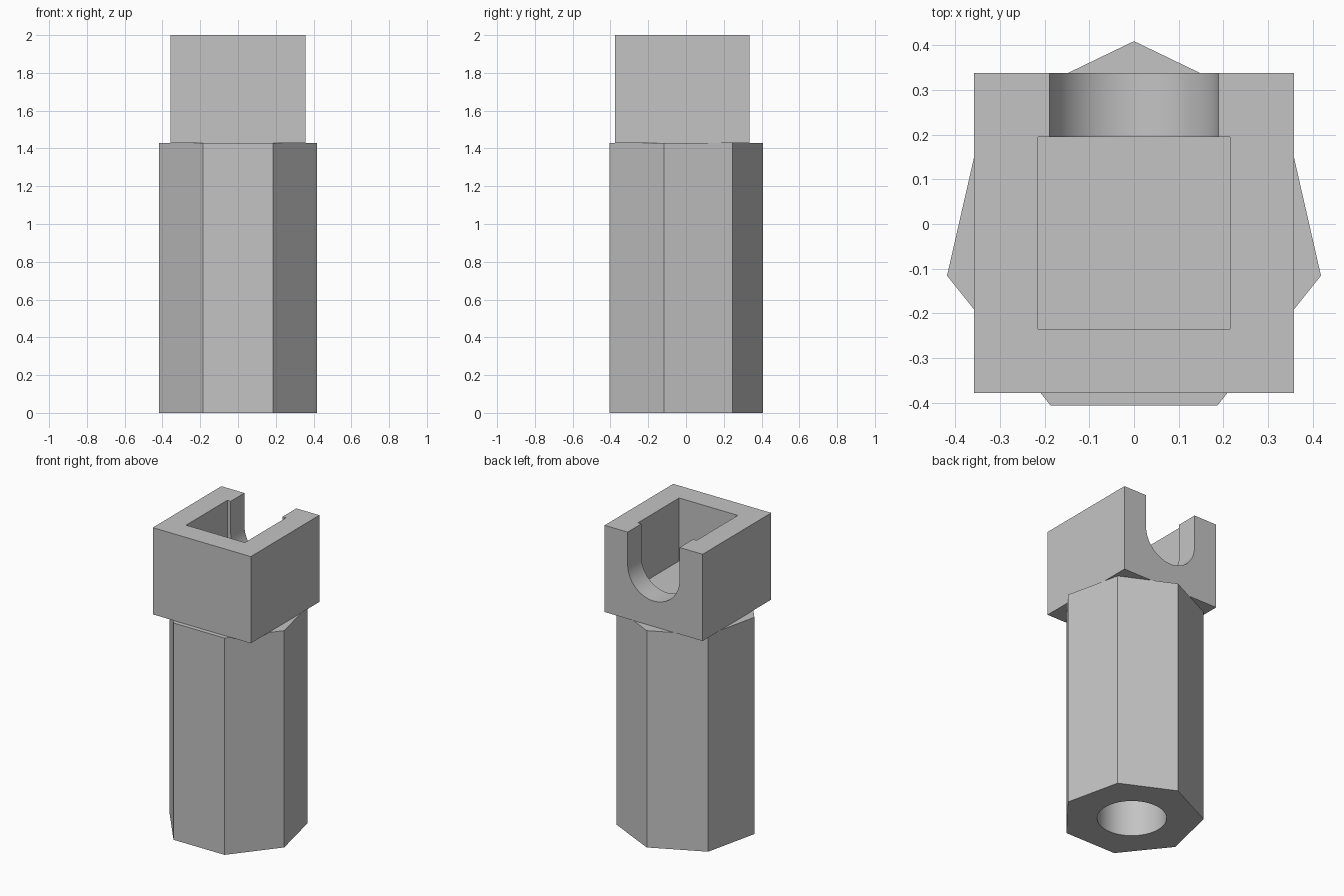
import bpy, math

if "Cube" in bpy.data.objects:
    bpy.data.objects.remove(bpy.data.objects["Cube"])

U = 1 / 14          # one design unit
CY = -0.02          # y of the main axis
Z_HEAD = 20 * U     # underside of the square head
FLOOR = 1.585       # pocket floor

grey = bpy.data.materials.new("light grey")
grey.diffuse_color = (0.55, 0.55, 0.55, 1)
grey.use_nodes = True
grey.node_tree.nodes["Principled BSDF"].inputs["Base Color"].default_value = grey.diffuse_color


def box(name, x0, x1, y0, y1, z0, z1):
    bpy.ops.mesh.primitive_cube_add(
        size=1, location=((x0 + x1) / 2, (y0 + y1) / 2, (z0 + z1) / 2))
    ob = bpy.context.object
    ob.name = name
    ob.scale = (x1 - x0, y1 - y0, z1 - z0)
    bpy.ops.object.transform_apply(location=True, rotation=True, scale=True)
    return ob


def cylinder(name, sides, r, depth, loc, rot=(0, 0, 0)):
    bpy.ops.mesh.primitive_cylinder_add(
        vertices=sides, radius=r, depth=depth, location=loc, rotation=rot)
    ob = bpy.context.object
    ob.name = name
    bpy.ops.object.transform_apply(location=True, rotation=True, scale=True)
    return ob


def boolean(target, tool, operation):
    bpy.context.view_layer.objects.active = target
    mod = target.modifiers.new("cut", 'BOOLEAN')
    mod.operation = operation
    mod.solver = 'EXACT'
    mod.object = tool
    bpy.ops.object.modifier_apply(modifier=mod.name)
    bpy.data.objects.remove(tool, do_unlink=True)


# seven-sided shaft with one corner pointing to the back
shaft = cylinder("socket_shaft", 7, 6 * U, Z_HEAD, (0, CY, Z_HEAD / 2))
top = max((v.co for v in shaft.data.vertices), key=lambda c: c.y)
assert abs(top.x) < 1e-4

# square head joined to the shaft
head = box("head", -5 * U, 5 * U, CY - 5 * U, CY + 5 * U, Z_HEAD, 2)
boolean(shaft, head, 'UNION')

# square pocket open at the top
boolean(shaft, box("pocket", -3 * U, 3 * U, CY - 3 * U, CY + 3 * U, FLOOR, 2.2), 'DIFFERENCE')

# U-shaped slot through the back wall
R = 2.65 * U
y0, y1 = CY + 2 * U, CY + 6 * U
zc = 2 - 3 * U
slot = cylinder("slot", 64, R, y1 - y0, (0, (y0 + y1) / 2, zc), (math.pi / 2, 0, 0))
boolean(slot, box("slot_upper", -R, R, y0, y1, zc, 2.2), 'UNION')
boolean(shaft, slot, 'DIFFERENCE')

# round bore from below
bore = cylinder("bore", 64, 2.9 * U, Z_HEAD + 0.2, (0, CY, Z_HEAD / 2 - 0.1))
boolean(shaft, bore, 'DIFFERENCE')

# finish
shaft.data.materials.clear()
shaft.data.materials.append(grey)
for p in shaft.data.polygons:
    p.material_index = 0
bpy.ops.object.select_all(action='DESELECT')
shaft.select_set(True)
bpy.context.view_layer.objects.active = shaft
bpy.ops.object.shade_smooth_by_angle(angle=math.radians(30))
